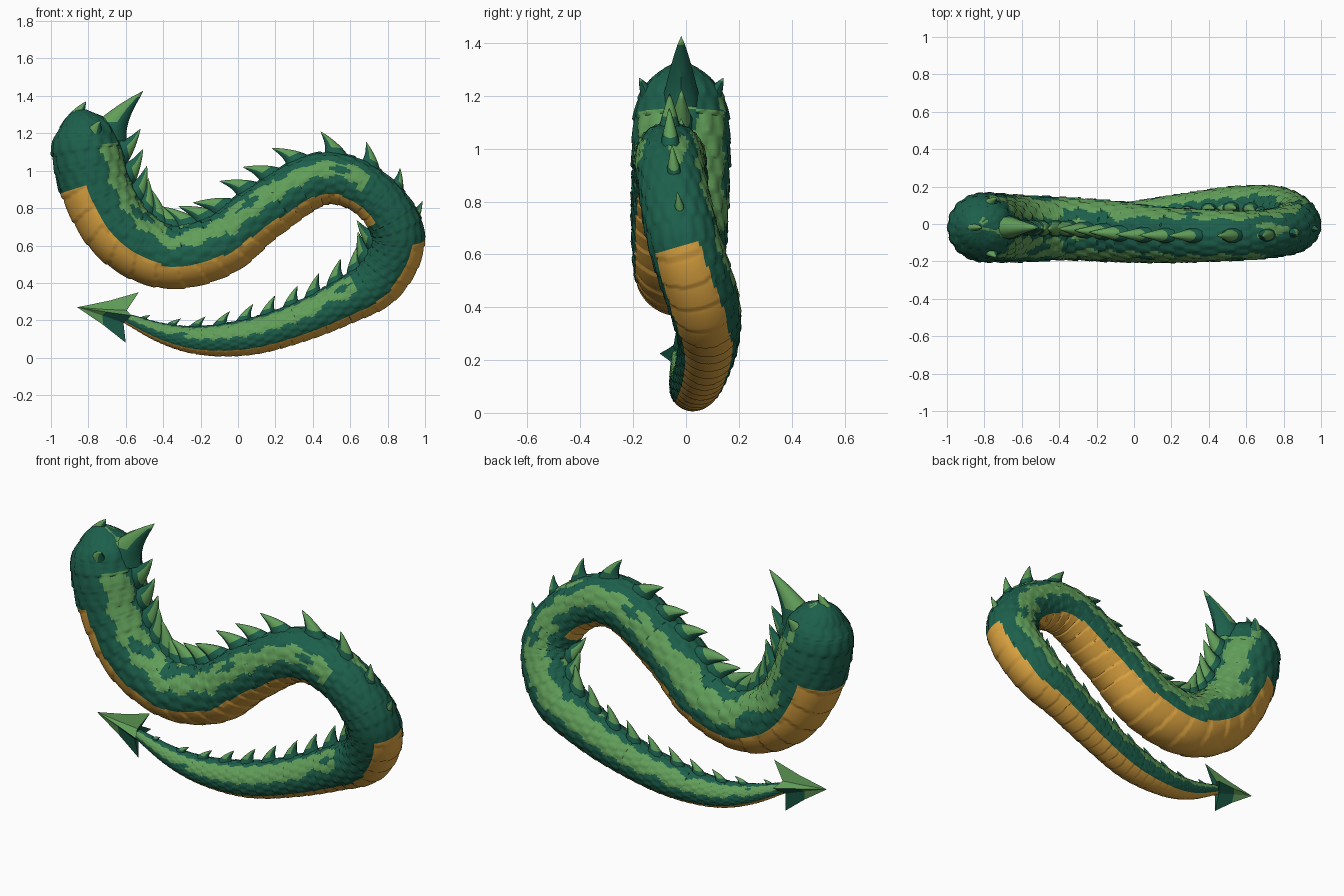
import bpy, bmesh, math, random
from mathutils import Vector

random.seed(4)
cube = bpy.data.objects.get("Cube")
if cube:
    bpy.data.objects.remove(cube)


def material(name, rgb):
    m = bpy.data.materials.new(name)
    m.use_nodes = True
    m.diffuse_color = (*rgb, 1)
    m.node_tree.nodes["Principled BSDF"].inputs["Base Color"].default_value = (*rgb, 1)
    return m


MATS = [material("dark green", (0.012, 0.115, 0.07)),
        material("light green", (0.12, 0.34, 0.1)),
        material("belly gold", (0.72, 0.37, 0.052))]
DARK, LIGHT, GOLD = range(3)


def finish(bm, name, angle):
    bmesh.ops.recalc_face_normals(bm, faces=bm.faces)
    mesh = bpy.data.meshes.new(name)
    bm.to_mesh(mesh)
    bm.free()
    for m in MATS:
        mesh.materials.append(m)
    ob = bpy.data.objects.new(name, mesh)
    bpy.context.collection.objects.link(ob)
    bpy.ops.object.select_all(action='DESELECT')
    ob.select_set(True)
    bpy.context.view_layer.objects.active = ob
    bpy.ops.object.shade_smooth_by_angle(angle=math.radians(angle))


# Body path from head to tail: x, y, z, radius
PATH = [(-.84, -.018, 1.325, .03), (-.835, -.018, 1.28, .1), (-.82, -.018, 1.2, .165),
        (-.805, -.018, 1.08, .19), (-.74, -.02, .86, .19), (-.6, -.025, .65, .185),
        (-.37, -.025, .54, .174), (-.1, -.04, .6, .168), (.13, -.058, .775, .155),
        (.44, -.062, .955, .143), (.7, -.055, .885, .135), (.857, -.01, .66, .142),
        (.765, .065, .425, .14), (.55, .085, .29, .122), (.3, .065, .18, .107),
        (.05, .035, .11, .098), (-.2, .015, .093, .078), (-.4, -.01, .13, .055),
        (-.61, -.03, .215, .026)]
STEP, SIDES = 0.05, 80


def sample_path():
    """Smooth the path, then step along it in lengths proportional to the radius."""
    p = [Vector(q) for q in PATH]
    p = [2 * p[0] - p[1]] + p + [2 * p[-1] - p[-2]]
    fine = []
    for a, b, c, d in zip(p, p[1:], p[2:], p[3:]):
        for k in range(80):
            u = k / 80
            fine.append(0.5 * (2 * b + (c - a) * u + (2 * a - 5 * b + 4 * c - d) * u ** 2
                               + (3 * b - a - 3 * c + d) * u ** 3))
    fine.append(p[-2])
    out, t = [fine[0]], 0
    for a, b in zip(fine, fine[1:]):
        t += (b - a).to_3d().length / max(b.w, 0.045)
        if t >= STEP:
            out.append(b)
            t -= STEP
    return out


rings = sample_path()
COUNT = len(rings)
turn = max(range(COUNT), key=lambda i: rings[i].x)


def frame(i):
    a, b = rings[max(i - 1, 0)], rings[min(i + 1, COUNT - 1)]
    t = (b - a).to_3d().normalized()
    n = Vector((-t.z, 0, t.x)).normalized()
    return rings[i].to_3d(), t, n, t.cross(n), rings[i].w


def bend(i):
    """One at the outer bend, fading to zero away from it."""
    return max(0, 1 - abs(i - turn) * STEP / 3)


def dorsal(i, a):
    """Angle away from the crest, which swaps sides at the outer bend."""
    a = abs((a + math.pi) % math.tau - math.pi)
    return a if i < turn else math.pi - a


def is_belly(i, a):
    r = rings[i]
    if i < turn and (r.x > .8 or r.x < -.6 and r.z > .94):
        return False
    half = min(76, max(50, 50 + (r.w - .135) * 600))
    if i >= turn:
        half -= 12 * bend(i)
        a -= .32 * bend(i)
    return math.pi - dorsal(i, a) < math.radians(half)


ROW, COLS = 0.46, 16


def scale_at(t, a):
    """Find the overlapping scale at a point: row, column, height and centre angle."""
    first = math.floor(t / ROW)
    for k in (first - 1, first):
        v = a / math.tau * COLS - (k % 2) * 0.5
        col = round(v)
        w, l = v - col, t / ROW - k
        if l < 2 - 4 * w * w:
            break
    height = l / 2 * (1 - 2.4 * w * w)
    return k, col, height, (col + (k % 2) * 0.5) * math.tau / COLS


def relief(i, a):
    if is_belly(i, a):
        d = math.pi - dorsal(i, a)
        f = (i * STEP / 0.58 + 0.16 * d * d) % 1
        return 0.96 + 0.045 * f ** 0.5
    return 0.955 + 0.075 * scale_at(i * STEP, a)[2]


spotted = {}


def body_colour(i, a):
    """Gold belly, and a light band of whole scales along each flank."""
    if is_belly(i, a):
        return GOLD
    row, col, _, centre = scale_at((i + .5) * STEP, a)
    d = math.degrees(dorsal(i, centre))
    chance = spotted.setdefault((row, col % COLS), random.random())
    p = rings[i]
    near_side = math.sin(centre) > 0
    if i < turn and p.x < -.6 and p.z > 1.14:
        return LIGHT if chance < .3 and d < 75 else DARK
    if near_side and p.x > .66:
        return LIGHT if chance < .04 and d < 80 else DARK
    if i >= turn:
        low, high = 30, 80
    elif p.x < -.42:
        low, high = 20, 62
    elif near_side:
        rise = min(1, max(0, (p.x + .2) / .5))
        low, high = 35 + 11 * rise, 74 + 14 * rise
    else:
        low, high = 34, 82
    if low + 30 * bend(i) < d < high + 38 * bend(i):
        return LIGHT if chance < .92 else DARK
    return LIGHT if chance < .05 and d < 90 else DARK


# Scaled body with belly plates
bm = bmesh.new()
grid = []
for i in range(COUNT):
    c, t, n, b, r = frame(i)
    ring = []
    for j in range(SIDES):
        a = math.tau * j / SIDES
        across = n * math.cos(a) + b * math.sin(a) * .97
        ring.append(bm.verts.new(c + across * r * relief(i, a)))
    grid.append(ring)
for i in range(COUNT - 1):
    for j in range(SIDES):
        k = (j + 1) % SIDES
        f = bm.faces.new((grid[i][j], grid[i][k], grid[i + 1][k], grid[i + 1][j]))
        f.material_index = body_colour(i, math.tau * (j + .5) / SIDES)
bm.faces.new(grid[0])
bm.faces.new(grid[-1])
finish(bm, "scaled_body", 50)


def spike(bm, base, out, lean, length, sweep, width, rows=8, sides=10):
    """Curved horn along out, bending along lean, dark at the root and inside the curve."""
    side = out.cross(lean).normalized()
    prev = None
    for k in range(rows):
        u = k / rows
        c = base + out * length * u + lean * sweep * u ** 1.7
        size = (1 - u) ** 0.8
        ring = []
        for j in range(sides):
            a = math.tau * j / sides
            ring.append(bm.verts.new(c + (lean * math.cos(a) * width
                                          + side * math.sin(a) * width * .65) * size))
        if prev:
            for j in range(sides):
                m = (j + 1) % sides
                f = bm.faces.new((prev[j], prev[m], ring[m], ring[j]))
                inside = math.cos(math.tau * (j + .5) / sides) > .5
                f.material_index = DARK if k < 4 or inside else LIGHT
        prev = ring
    tip = bm.verts.new(base + out * length + lean * sweep)
    for j in range(sides):
        bm.faces.new((prev[j], prev[(j + 1) % sides], tip)).material_index = LIGHT


# Crest of evenly spaced spikes, swapping to the inner side after the outer bend
bm = bmesh.new()
travelled = 0
for i in range(COUNT - 20):
    c, t, n, b, r = frame(i)
    if i < turn and c.x < -.6 and c.z > 1.18:
        continue
    travelled += STEP * r
    if travelled < .138:
        continue
    travelled = 0
    out = n if i < turn else -n
    size = min(r, .165)
    if i < turn:
        size *= min(1, .4 + (turn - i) * STEP * .2)
    spike(bm, c + out * r * .84, out, -t, size * .9, size * .68, size * .48)
# Large crown spike, small forehead spike and a pair of side horns
spike(bm, Vector((-.72, -.018, 1.16)), Vector((.16, 0, .987)), Vector((1, 0, 0)), .27, .17, .125)
spike(bm, Vector((-.87, -.018, 1.27)), Vector((.25, 0, .97)), Vector((.97, 0, -.25)), .11, .03, .05)
for s in (-1, 1):
    spike(bm, Vector((-.78, -.018 + s * .11, 1.175)), Vector((.1, s * .45, .88)).normalized(),
          Vector((.9, 0, -.11)).normalized(), .11, .03, .065)
finish(bm, "crest_spikes", 50)

# Barbed arrow at the end of the tail
bm = bmesh.new()
tip = Vector((-.86, -.03, .27))
notch = bm.verts.new((-.62, -.03, .215))
root = Vector((-.64, -.03, .22))
barbs = [Vector((-.53, -.03, .35)), Vector((-.57, -.1, .225)),
         Vector((-.6, -.03, .08)), Vector((-.57, .04, .225))]
outline = []
for a, b in zip(barbs, barbs[1:] + barbs[:1]):
    outline += [a, root.lerp((a + b) / 2, .5)]
front = bm.verts.new(tip)
middle = [bm.verts.new(tip.lerp(p, .55).lerp(tip.lerp(root, .55), .12)) for p in outline]
back = [bm.verts.new(p) for p in outline]
for j in range(8):
    k = (j + 1) % 8
    flank = LIGHT if j in (0, 1, 6, 7) else DARK
    for loop, shade in (((front, middle[j], middle[k]), LIGHT),
                        ((middle[j], back[j], back[k], middle[k]), flank),
                        ((back[j], notch, back[k]), DARK)):
        bm.faces.new(loop).material_index = shade
finish(bm, "tail_arrow", 25)
